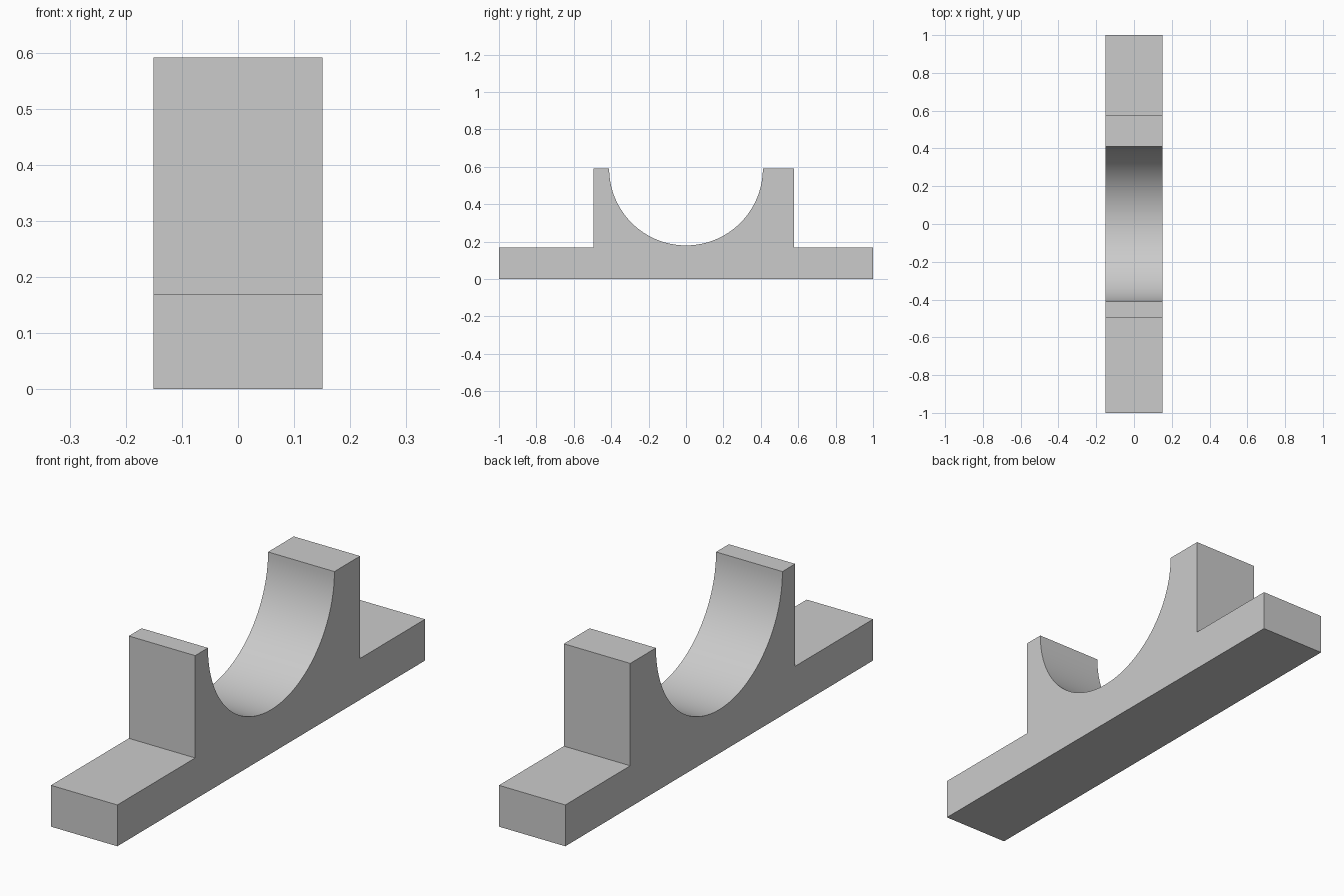
import bpy, bmesh, math

if "Cube" in bpy.data.objects:
    bpy.data.objects.remove(bpy.data.objects["Cube"])

HALF_W = 0.151        # half thickness along x
BASE_H, TOP = 0.17, 0.591
R = 0.411             # saddle radius, centred on the top plane
STEPS = 64

# Side profile (y, z): base feet, uneven posts and the half-round saddle
profile = [(-1, 0), (1, 0), (1, BASE_H), (0.578, BASE_H), (0.578, TOP)]
for i in range(STEPS + 1):
    a = math.pi * i / STEPS
    profile.append((R * math.cos(a), TOP - R * math.sin(a)))
profile += [(-0.494, TOP), (-0.494, BASE_H), (-1, BASE_H)]

# Extrude the profile across x
bm = bmesh.new()
face = bm.faces.new([bm.verts.new((-HALF_W, y, z)) for y, z in profile])
ext = bmesh.ops.extrude_face_region(bm, geom=[face], use_keep_orig=True)
moved = [v for v in ext["geom"] if isinstance(v, bmesh.types.BMVert)]
bmesh.ops.translate(bm, verts=moved, vec=(2 * HALF_W, 0, 0))
bmesh.ops.recalc_face_normals(bm, faces=bm.faces)
mesh = bpy.data.meshes.new("saddle_bracket")
bm.to_mesh(mesh)
bm.free()

bracket = bpy.data.objects.new("saddle_bracket", mesh)
bpy.context.collection.objects.link(bracket)
bpy.context.view_layer.objects.active = bracket
bracket.select_set(True)
bpy.ops.object.shade_smooth_by_angle(angle=math.radians(30))
